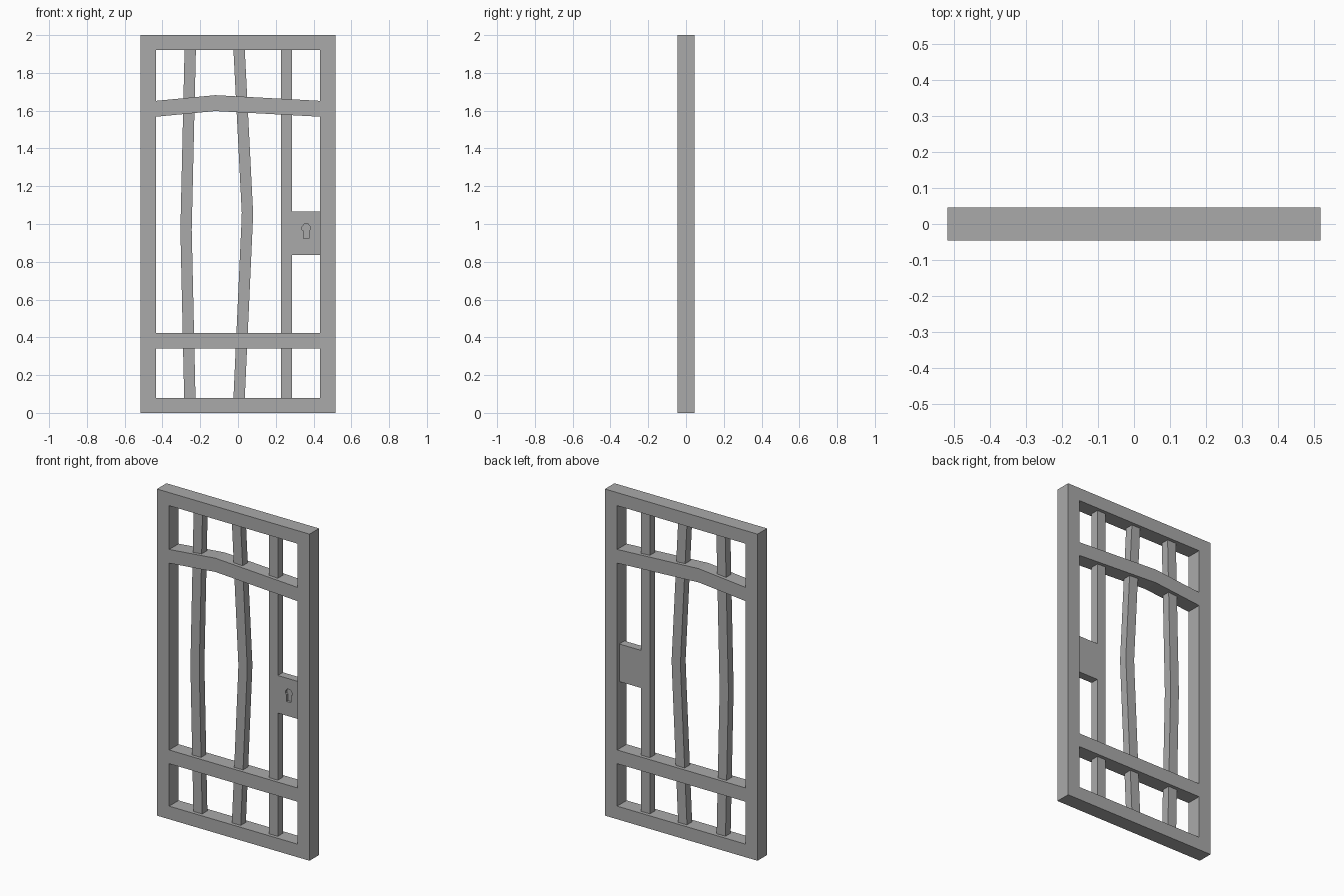
import bpy, bmesh

cube = bpy.data.objects.get("Cube")
if cube:
    bpy.data.objects.remove(cube, do_unlink=True)

HALF_W, HEIGHT = 0.517, 2.0
POST, RAIL = 0.083, 0.08
FRAME_D, BAR_D = 0.092, 0.05
BAR_W = 0.06
INNER = HALF_W - POST

iron = bpy.data.materials.new("grey_iron")
iron.use_nodes = True
grey = (0.4, 0.4, 0.4, 1)
iron.diffuse_color = grey
iron.node_tree.nodes["Principled BSDF"].inputs["Base Color"].default_value = grey


def prism(name, faces, depth, y=0.0):
    """Extrude flat x-z polygons into a solid of the given depth centred on y."""
    bm = bmesh.new()
    for pts in faces:
        bm.faces.new([bm.verts.new((x, y - depth / 2, z)) for x, z in pts])
    bmesh.ops.remove_doubles(bm, verts=bm.verts[:], dist=1e-5)
    ext = bmesh.ops.extrude_face_region(bm, geom=bm.faces[:], use_keep_orig=True)
    top = [v for v in ext["geom"] if isinstance(v, bmesh.types.BMVert)]
    bmesh.ops.translate(bm, verts=top, vec=(0, depth, 0))
    bmesh.ops.recalc_face_normals(bm, faces=bm.faces[:])
    mesh = bpy.data.meshes.new(name)
    bm.to_mesh(mesh)
    bm.free()
    mesh.materials.append(iron)
    obj = bpy.data.objects.new(name, mesh)
    bpy.context.collection.objects.link(obj)
    return obj


def rect(x0, x1, z0, z1):
    return [(x0, z0), (x1, z0), (x1, z1), (x0, z1)]


def bar(name, path):
    """Upright bar following a bent centre line."""
    left = [(x - BAR_W / 2, z) for x, z in path]
    right = [(x + BAR_W / 2, z) for x, z in path]
    return prism(name, [right + left[::-1]], BAR_D)


def cross_rail(name, path, width):
    """Flush horizontal rail following a centre line."""
    low = [(x, z - width / 2) for x, z in path]
    high = [(x, z + width / 2) for x, z in path]
    return prism(name, [low + high[::-1]], FRAME_D)


# Outer frame: four mitred sides around the opening
outer = rect(-HALF_W, HALF_W, 0, HEIGHT)
inner = rect(-INNER, INNER, RAIL, HEIGHT - RAIL)
sides = [[outer[i], outer[(i + 1) % 4], inner[(i + 1) % 4], inner[i]] for i in range(4)]
prism("door_frame", sides, FRAME_D)

# Cross rails: straight below, bent above
cross_rail("lower_rail", [(-INNER, 0.382), (INNER, 0.382)], 0.084)
cross_rail("upper_bent_rail", [(-INNER, 1.61), (-0.12, 1.64), (INNER, 1.61)], 0.084)

# Upright bars: two bent apart, one straight
bottom, top = RAIL, HEIGHT - RAIL
bar("right_bent_bar", [(-0.255, bottom), (-0.275, 0.97), (-0.253, top)])
bar("middle_bent_bar", [(0.006, bottom), (0.048, 1.0), (0.05, 1.06), (0.006, top)])
bar("left_straight_bar", [(0.257, bottom), (0.257, top)])

# Lock box between the straight bar and the frame post
lock = prism("lock_box", [rect(0.287, INNER, 0.835, 1.065)], BAR_D)

# Keyhole sunk into the front of the lock
half = [(0.014, 0.922), (0.014, 0.963), (0.022, 0.97), (0.022, 0.985), (0.01, 1.0)]
outline = [(0.361 + x, z) for x, z in half] + [(0.361 - x, z) for x, z in half[::-1]]
cutter = prism("keyhole_cutter", [outline], 0.03, -BAR_D / 2)
cutter.hide_render = True
cutter.hide_viewport = True
cut = lock.modifiers.new("keyhole", "BOOLEAN")
cut.operation = "DIFFERENCE"
cut.solver = "EXACT"
cut.object = cutter
